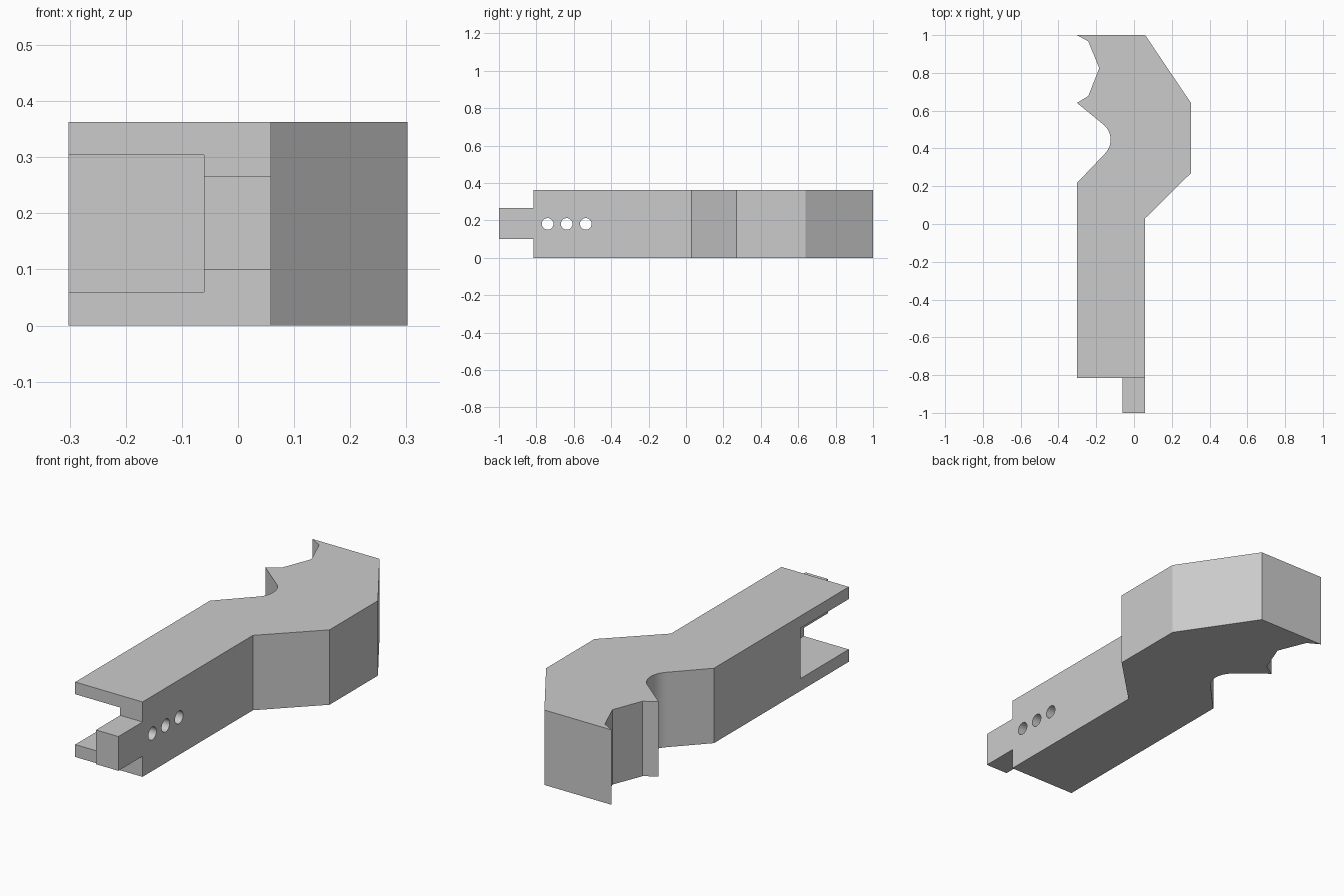
import bpy, bmesh, math
from mathutils import Matrix

if "Cube" in bpy.data.objects:
    bpy.data.objects.remove(bpy.data.objects["Cube"], do_unlink=True)

HEIGHT = 0.363

grey = bpy.data.materials.new("plain grey")
grey.use_nodes = True
grey.diffuse_color = (0.6, 0.6, 0.6, 1)
grey.node_tree.nodes["Principled BSDF"].inputs["Base Color"].default_value = (0.6, 0.6, 0.6, 1)


def make_object(name, bm):
    bmesh.ops.recalc_face_normals(bm, faces=bm.faces)
    mesh = bpy.data.meshes.new(name)
    bm.to_mesh(mesh)
    bm.free()
    mesh.materials.append(grey)
    obj = bpy.data.objects.new(name, mesh)
    bpy.context.collection.objects.link(obj)
    return obj


def box(name, low, high):
    bm = bmesh.new()
    size = [h - l for l, h in zip(low, high)]
    middle = [(h + l) / 2 for l, h in zip(low, high)]
    bmesh.ops.create_cube(bm, size=1, matrix=Matrix.Translation(middle) @ Matrix.Diagonal((*size, 1)))
    return make_object(name, bm)


def cross_pin(name, y):
    bm = bmesh.new()
    place = Matrix.Translation((0, y, HEIGHT / 2)) @ Matrix.Rotation(math.pi / 2, 4, "Y")
    bmesh.ops.create_cone(bm, cap_ends=True, segments=32, radius1=0.031, radius2=0.031,
                          depth=0.3, matrix=place)
    return make_object(name, bm)


def cut(target, cutter):
    cutter.hide_render = True
    mod = target.modifiers.new(cutter.name, "BOOLEAN")
    mod.operation = "DIFFERENCE"
    mod.solver = "EXACT"
    mod.object = cutter
    bpy.context.view_layer.objects.active = target
    bpy.ops.object.modifier_apply(modifier=mod.name)
    bpy.data.objects.remove(cutter, do_unlink=True)


# Body outline with the jaw notch and the rounded throat
outline = [(-0.302, -1), (0.059, -1), (0.059, 0.03), (0.302, 0.27), (0.302, 0.64), (0.059, 1),
           (-0.302, 1), (-0.242, 0.967), (-0.184, 0.825), (-0.242, 0.677), (-0.302, 0.641)]
for i in range(17):
    a = math.radians(54 - 99 * i / 16)
    outline.append((-0.229 + 0.105 * math.cos(a), 0.446 + 0.105 * math.sin(a)))
outline.append((-0.302, 0.217))

bm = bmesh.new()
base = bm.faces.new([bm.verts.new((x, y, 0)) for x, y in outline])
top = bmesh.ops.extrude_face_region(bm, geom=[base])["geom"]
bmesh.ops.translate(bm, vec=(0, 0, HEIGHT), verts=[v for v in top if isinstance(v, bmesh.types.BMVert)])
body = make_object("clamp_arm", bm)

# Side slot, and shoulders that leave the end tongue
cut(body, box("side_slot", (-0.5, -1.1, 0.06), (-0.061, -0.445, 0.304)))
cut(body, box("upper_shoulder", (-0.5, -1.1, 0.266), (0.5, -0.815, 0.5)))
cut(body, box("lower_shoulder", (-0.5, -1.1, -0.1), (0.5, -0.815, 0.1)))

# Row of pin holes through the slot wall
for y in (-0.74, -0.638, -0.536):
    cut(body, cross_pin("pin_hole", y))

# Smooth throat and holes, crisp edges elsewhere
bpy.ops.object.select_all(action="DESELECT")
body.select_set(True)
bpy.context.view_layer.objects.active = body
bpy.ops.object.shade_smooth_by_angle(angle=math.radians(25))
